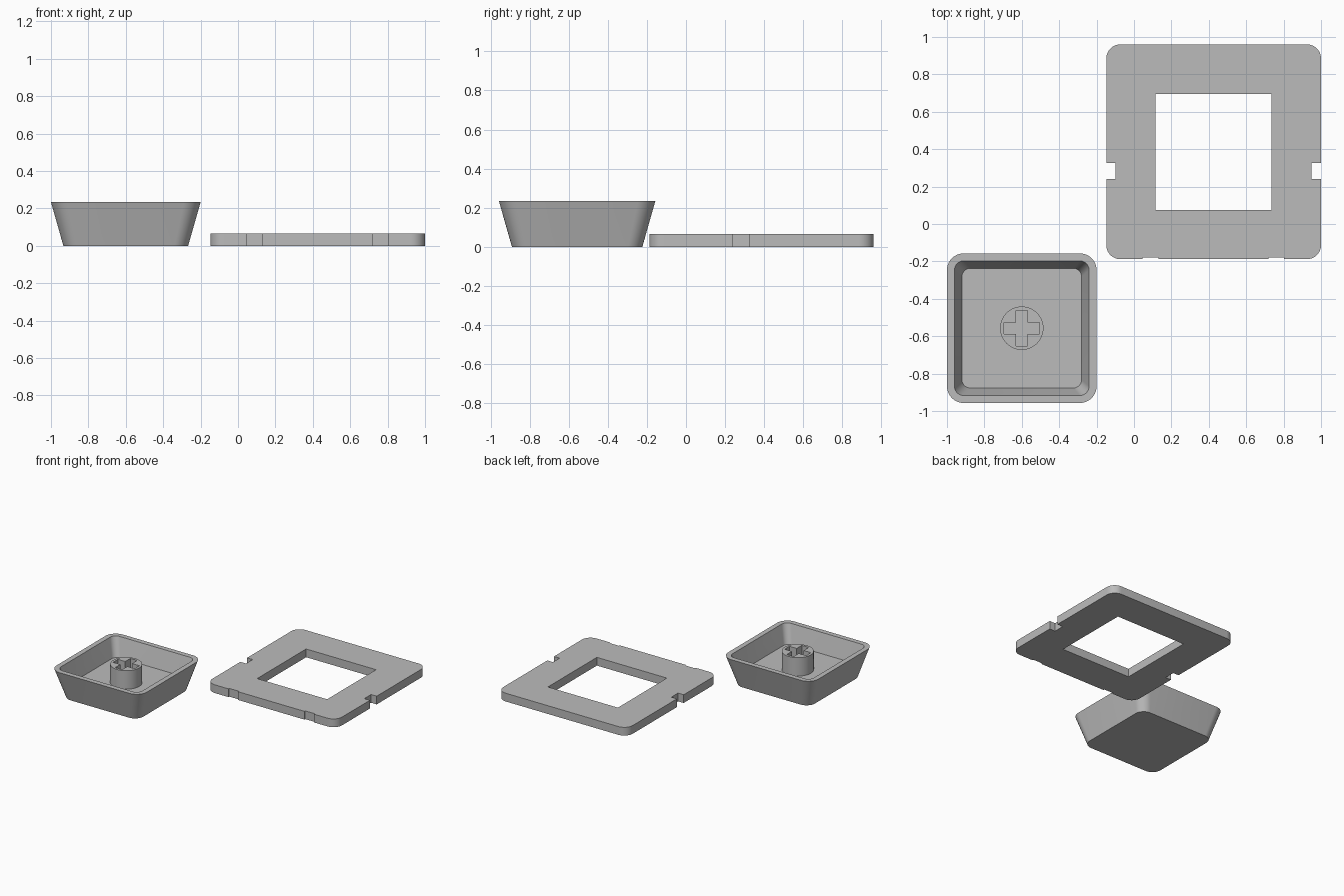
import bpy, bmesh, math

if "Cube" in bpy.data.objects:
    bpy.data.objects.remove(bpy.data.objects["Cube"])

grey = bpy.data.materials.new("light_grey")
grey.diffuse_color = (0.5, 0.5, 0.5, 1)
grey.use_nodes = True
grey.node_tree.nodes["Principled BSDF"].inputs["Base Color"].default_value = grey.diffuse_color


def corner(cx, cy, r, start, n=10):
    """Quarter arc, counter-clockwise from the start angle in degrees."""
    return [(cx + r * math.cos(math.radians(start + 90 * i / n)),
             cy + r * math.sin(math.radians(start + 90 * i / n))) for i in range(n + 1)]


def rounded_square(size, r):
    h = size / 2 - r
    return (corner(h, h, r, 0) + corner(-h, h, r, 90)
            + corner(-h, -h, r, 180) + corner(h, -h, r, 270))


def circle(r, n=48):
    return [(r * math.cos(2 * math.pi * i / n), r * math.sin(2 * math.pi * i / n))
            for i in range(n)]


def cross(length, width):
    a, b = length / 2, width / 2
    return [(a, -b), (a, b), (b, b), (b, a), (-b, a), (-b, b),
            (-a, b), (-a, -b), (-b, -b), (-b, -a), (b, -a), (b, -b)]


def ring(bm, pts, z):
    """Closed loop of edges at height z."""
    v = [bm.verts.new((x, y, z)) for x, y in pts]
    return v, [bm.edges.new((v[i - 1], v[i])) for i in range(len(v))]


def wall(bm, a, b):
    va, vb = a[0], b[0]
    for i in range(len(va)):
        bm.faces.new((va[i - 1], va[i], vb[i], vb[i - 1]))


def cap(bm, *rings):
    """Flat face between an outline and its holes."""
    bmesh.ops.triangle_fill(bm, use_beauty=True, use_dissolve=False,
                            normal=(0, 0, 1), edges=[e for r in rings for e in r[1]])


def finish(bm, name, location):
    bmesh.ops.recalc_face_normals(bm, faces=bm.faces[:])
    mesh = bpy.data.meshes.new(name)
    bm.to_mesh(mesh)
    bm.free()
    obj = bpy.data.objects.new(name, mesh)
    obj.location = location
    mesh.materials.append(grey)
    bpy.context.collection.objects.link(obj)
    bpy.ops.object.select_all(action='DESELECT')
    obj.select_set(True)
    bpy.context.view_layer.objects.active = obj
    bpy.ops.object.shade_smooth_by_angle(angle=math.radians(30))
    return obj


# Upturned hollow cap with a central stem and a cross-shaped socket
TOP, FLOOR = 0.233, 0.085
bm = bmesh.new()
base = ring(bm, rounded_square(0.667, 0.075), 0)
rim_outer = ring(bm, rounded_square(0.80, 0.09), TOP)
rim_inner = ring(bm, rounded_square(0.72, 0.05), TOP)
floor = ring(bm, rounded_square(0.64, 0.045), FLOOR)
stem_foot = ring(bm, circle(0.116), FLOOR)
stem_top = ring(bm, circle(0.116), TOP)
socket_top = ring(bm, cross(0.19, 0.061), TOP)
socket_floor = ring(bm, cross(0.19, 0.061), FLOOR)
wall(bm, base, rim_outer)
wall(bm, rim_outer, rim_inner)
wall(bm, rim_inner, floor)
wall(bm, stem_foot, stem_top)
wall(bm, socket_top, socket_floor)
cap(bm, base)
cap(bm, floor, stem_foot)
cap(bm, stem_top, socket_top)
cap(bm, socket_floor)
finish(bm, "key_cap", (-0.6, -0.557, 0))

# Flat mounting plate: rounded outline with side and front notches, square opening
H, R, THICK = 0.574, 0.075, 0.066
SIDE_IN, SIDE_LO, SIDE_HI = H - 0.05, -0.145, -0.06   # side notch depth and span
FRONT_Y = -H + 0.01                                   # front notch depth
k = H - R
outline = ([(H, SIDE_LO), (SIDE_IN, SIDE_LO), (SIDE_IN, SIDE_HI), (H, SIDE_HI)]
           + corner(k, k, R, 0) + corner(-k, k, R, 90)
           + [(-H, SIDE_HI), (-SIDE_IN, SIDE_HI), (-SIDE_IN, SIDE_LO), (-H, SIDE_LO)]
           + corner(-k, -k, R, 180))
for x0, x1 in ((-0.38, -0.296), (0.293, 0.377)):
    outline += [(x0, -H), (x0, FRONT_Y), (x1, FRONT_Y), (x1, -H)]
outline += corner(k, -k, R, 270)

bm = bmesh.new()
opening = [(-0.31, -0.31), (0.31, -0.31), (0.31, 0.31), (-0.31, 0.31)]
out_lo, out_hi = ring(bm, outline, 0), ring(bm, outline, THICK)
in_lo, in_hi = ring(bm, opening, 0), ring(bm, opening, THICK)
wall(bm, out_lo, out_hi)
wall(bm, in_lo, in_hi)
cap(bm, out_lo, in_lo)
cap(bm, out_hi, in_hi)
finish(bm, "mounting_plate", (0.426, 0.386, 0))
